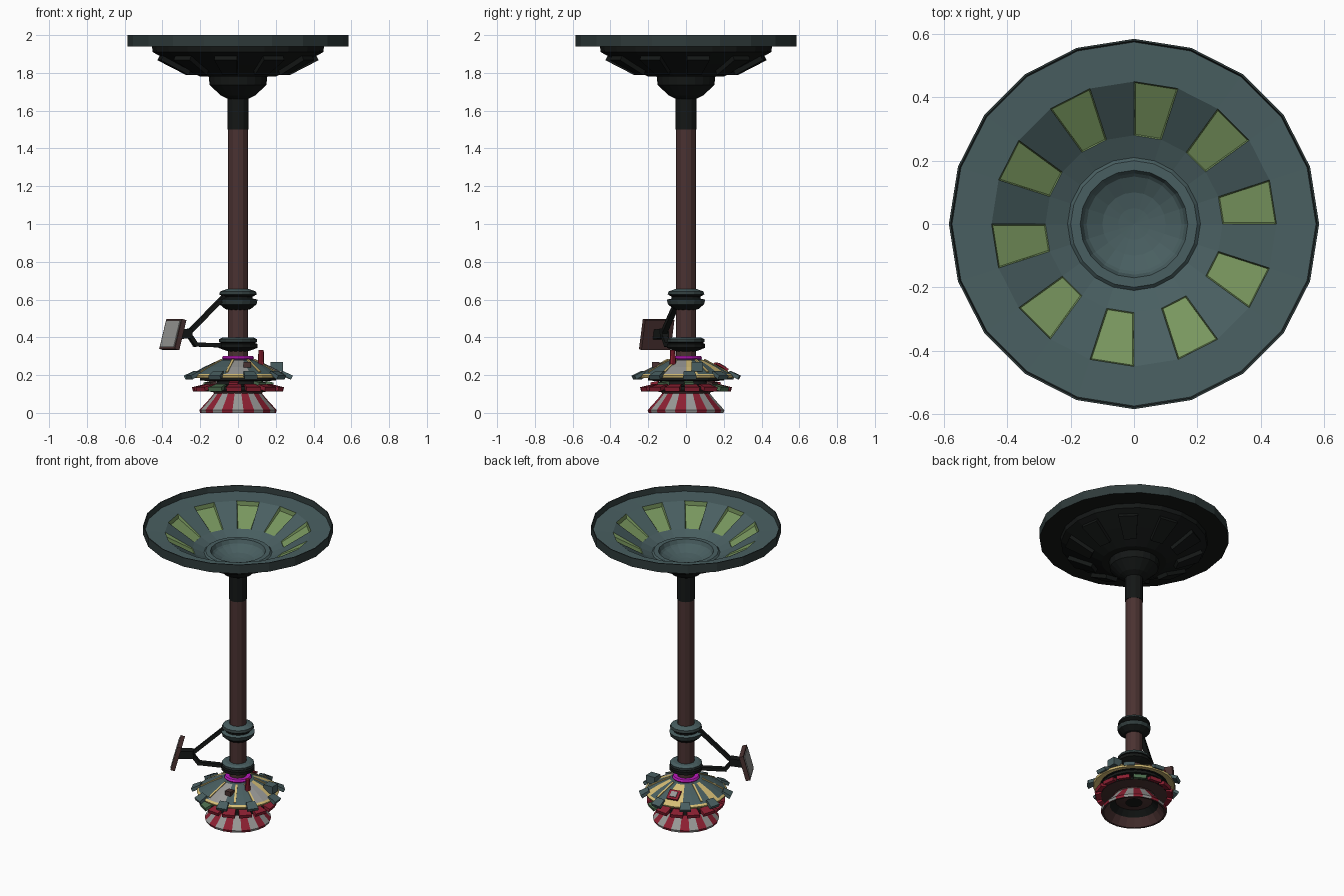
import bpy, bmesh, math
from mathutils import Vector, Matrix

if "Cube" in bpy.data.objects:
    bpy.data.objects.remove(bpy.data.objects["Cube"])

def material(name, r, g, b):
    lin = lambda c: ((c / 255 + 0.055) / 1.055) ** 2.4 if c > 10 else c / 255 / 12.92
    m = bpy.data.materials.new(name)
    m.diffuse_color = (lin(r), lin(g), lin(b), 1)
    m.use_nodes = True
    m.node_tree.nodes["Principled BSDF"].inputs["Base Color"].default_value = m.diffuse_color
    return m

MATS = [material(*a) for a in (
    ("slate_teal", 73, 95, 97), ("near_black", 20, 23, 22), ("dark_brown", 74, 50, 49),
    ("leaf_green", 120, 150, 94), ("deep_red", 142, 32, 50), ("light_grey", 152, 152, 150),
    ("pale_yellow", 214, 190, 118), ("magenta", 185, 25, 185), ("moss_green", 78, 112, 80),
    ("dark_teal", 47, 59, 59))]
TEAL, BLACK, BROWN, GREEN, RED, GREY, YELLOW, PINK, MOSS, DTEAL = range(10)

def finish(name, bm):
    bmesh.ops.recalc_face_normals(bm, faces=bm.faces)
    me = bpy.data.meshes.new(name)
    bm.to_mesh(me)
    bm.free()
    for m in MATS:
        me.materials.append(m)
    ob = bpy.data.objects.new(name, me)
    bpy.context.collection.objects.link(ob)
    return ob

def lathe(name, prof, n, mat):
    """Spin (radius, z) points; mat is an index or a rule mat(segment, ring)."""
    bm = bmesh.new()
    rings = []
    for r, z in prof:
        if r == 0:
            rings.append([bm.verts.new((0, 0, z))] * n)
        else:
            rings.append([bm.verts.new((r * math.cos(math.tau * i / n),
                                        r * math.sin(math.tau * i / n), z)) for i in range(n)])
    for k in range(len(rings) - 1):
        a, b = rings[k], rings[k + 1]
        for i in range(n):
            j = (i + 1) % n
            f = bm.faces.new(list(dict.fromkeys((a[i], a[j], b[j], b[i]))))
            f.material_index = mat(i, k) if callable(mat) else mat
    return finish(name, bm)

def box(name, loc, size, mat, rot=None, taper=1.0):
    """Box; rot is a 3x3 matrix, taper narrows the width (local y) at the inner (-x) end."""
    bm = bmesh.new()
    bmesh.ops.create_cube(bm, size=1)
    rot = rot or Matrix.Identity(3)
    for v in bm.verts:
        p = Vector((v.co.x * size[0], v.co.y * size[1], v.co.z * size[2]))
        if p.x < 0:
            p.y *= taper
        v.co = rot @ p + Vector(loc)
    for f in bm.faces:
        f.material_index = mat
    return finish(name, bm)

def bar(name, p, q, w, h, mat):
    p, q = Vector(p), Vector(q)
    rot = (q - p).to_track_quat('X', 'Z').to_matrix()
    return box(name, (p + q) / 2, ((q - p).length + w * 0.6, w, h), mat, rot)

def radial(angle, slope):
    """Local x points outward and down by slope, z is the surface normal."""
    return Matrix.Rotation(angle, 3, 'Z') @ Matrix.Rotation(slope, 3, 'Y')

def on_circle(r, a, z):
    return (r * math.cos(a), r * math.sin(a), z)

# Dish: dark underside, dark teal rim walls, teal bowl with alternate cone faces as windows
dish_profile = [(0.05, 1.66), (0.09, 1.68), (0.15, 1.735), (0.155, 1.78), (0.20, 1.78), (0.33, 1.845),
                (0.452, 1.91), (0.455, 1.94), (0.585, 1.94), (0.585, 2.0), (0.579, 2.0), (0.575, 1.962),
                (0.45, 1.955), (0.28, 1.845), (0.21, 1.815), (0.20, 1.825), (0.17, 1.825), (0.16, 1.80),
                (0.15, 1.79), (0.10, 1.765), (0.05, 1.755), (0, 1.75)]

def dish_colour(i, k):
    if k == 12 and i % 2 == 0:
        return GREEN
    return BLACK if k < 8 else DTEAL if k in (8, 9, 10) else TEAL

dish = lathe("dish", dish_profile, 20, dish_colour)

# Sink the windows into shallow pockets with a flatter floor
bm = bmesh.new()
bm.from_mesh(dish.data)
panes = [f for f in bm.faces if f.material_index == GREEN]
bmesh.ops.inset_individual(bm, faces=panes, thickness=0.006)
for f in panes:
    for v in f.verts:
        v.co.z -= 0.026 if v.co.xy.length > 0.36 else 0.006
bm.to_mesh(dish.data)
bm.free()

# Pocket backs under the dish
for i in range(10):
    a = math.radians(9 + 36 * i)
    box("dish_rib", on_circle(0.34, a, 1.841), (0.17, 0.12, 0.03), BLACK, radial(a, -0.48), 0.65)

# Pole and its dark upper sleeve
lathe("pole", [(0, 0.1), (0.054, 0.1), (0.054, 1.5), (0, 1.5)], 12, BROWN)
lathe("pole_sleeve", [(0.05, 1.5), (0.056, 1.5), (0.056, 1.67), (0.04, 1.67)], 12, BLACK)

# Collars holding the bracket
lathe("upper_collar", [(0.05, 0.545), (0.068, 0.55), (0.098, 0.575), (0.104, 0.60), (0.078, 0.605),
                       (0.078, 0.615), (0.1, 0.628), (0.094, 0.643), (0.06, 0.655), (0.05, 0.655)], 14,
      lambda i, k: TEAL if k in (3, 7, 8) else DTEAL if k in (2, 6) else BLACK)
lathe("lower_collar", [(0.05, 0.325), (0.08, 0.335), (0.104, 0.345), (0.104, 0.365), (0.09, 0.37),
                       (0.1, 0.375), (0.1, 0.39), (0.08, 0.40), (0.05, 0.40)], 14,
      lambda i, k: TEAL if k > 5 else DTEAL if k == 5 else BLACK)

# Bracket arms
elbow = (-0.265, -0.12, 0.42)
bar("bracket_upper_arm", (-0.08, -0.035, 0.61), elbow, 0.03, 0.022, BLACK)
bar("bracket_lower_arm", (-0.08, -0.035, 0.357), (-0.225, -0.10, 0.362), 0.03, 0.022, BLACK)
bar("bracket_joint", (-0.225, -0.10, 0.362), elbow, 0.03, 0.022, BLACK)
bar("bracket_mount", elbow, (-0.33, -0.15, 0.415), 0.05, 0.05, BLACK)

# Tilted screen facing outward
out = Vector((-0.88, -0.47, 0.27)).normalized()
side = Vector((0.47, -0.88, 0)).normalized()
up = out.cross(side)
frame = Matrix((side, up, out)).transposed()
centre = Vector((-0.345, -0.155, 0.415))
box("screen_case", centre, (0.175, 0.165, 0.028), BROWN, frame)
box("screen_face", centre + out * 0.0155, (0.155, 0.145, 0.006), GREY, frame)

# Magenta ring above the roof
lathe("glow_ring", [(0.05, 0.28), (0.078, 0.28), (0.085, 0.29), (0.078, 0.302), (0.05, 0.302)], 16, PINK)

# Patchwork roof with pale edge
SECTORS = [YELLOW, TEAL, TEAL, YELLOW, TEAL, TEAL, YELLOW, YELLOW, TEAL, TEAL, TEAL, YELLOW,
           TEAL, TEAL, TEAL, TEAL, TEAL, GREY, GREY, TEAL, TEAL, TEAL, GREY, GREY]
roof = [(0.09, 0.20), (0.21, 0.195), (0.25, 0.185), (0.255, 0.197), (0.242, 0.207),
        (0.18, 0.243), (0.10, 0.28), (0.05, 0.285)]

def roof_colour(i, k):
    if k == 0:
        return BLACK
    if k < 4:
        return YELLOW
    return TEAL if k == 6 else SECTORS[i]

lathe("roof", roof, 24, roof_colour)

# Thin pale seams between the roof panels
for i in (2, 5, 10, 14, 17, 20, 22):
    a = math.tau * i / 24
    box("roof_seam", on_circle(0.165, a, 0.25), (0.145, 0.013, 0.006), YELLOW, radial(a, 0.47))

# Blocks around the roof edge
for i in range(9):
    a = math.radians(40 * i + 4)
    box("roof_edge_block", on_circle(0.257, a, 0.2), (0.06, 0.07, 0.022), TEAL, radial(a, 0.45), 0.8)

# Small fittings on the roof
bm = bmesh.new()
bmesh.ops.create_cone(bm, cap_ends=True, segments=8, radius1=0.018, radius2=0.014, depth=0.1,
                      matrix=Matrix.Translation((0.122, -0.07, 0.282)))
for f in bm.faces:
    f.material_index = RED
finish("roof_red_peg", bm)
box("roof_teal_box", (0.205, 0.06, 0.245), (0.065, 0.06, 0.05), TEAL)
box("roof_brown_box", (0.05, -0.16, 0.255), (0.04, 0.04, 0.03), BROWN)
a = math.radians(102)
box("roof_red_hatch", on_circle(0.19, a, 0.245), (0.07, 0.075, 0.012), RED, radial(a, 0.52))
box("roof_hatch_pane", on_circle(0.193, a, 0.251), (0.04, 0.042, 0.008), GREY, radial(a, 0.52))

# Dark core between the roof and the base
lathe("core", [(0.05, 0.07), (0.12, 0.085), (0.13, 0.11), (0.205, 0.12), (0.2, 0.14), (0.12, 0.15),
               (0.11, 0.165), (0.20, 0.172), (0.20, 0.19), (0.08, 0.2)], 20,
      lambda i, k: BROWN if k < 3 else BLACK)

# Ring of red tiles with a few green ones
for i in range(14):
    a = math.tau * (i + 0.3) / 14
    box("ring_tile", on_circle(0.203, a, 0.134), (0.072, 0.082, 0.022),
        MOSS if i % 7 == 2 else RED, radial(a, 0.25), 0.75)
for i in range(7):
    a = math.tau * (i + 0.1) / 7
    box("ring_stud", on_circle(0.165, a, 0.155), (0.04, 0.05, 0.02), (MOSS, BROWN, RED)[i % 3], radial(a, 0.2))

# Striped, hollow flared base
lathe("striped_base", [(0.12, 0.112), (0.15, 0.075), (0.205, 0.015), (0.2, 0.0), (0.188, 0.0),
                       (0.15, 0.05), (0.11, 0.09), (0, 0.09)], 22,
      lambda i, k: BLACK if k > 4 else BROWN if k > 2 else RED if i % 2 else GREY)
